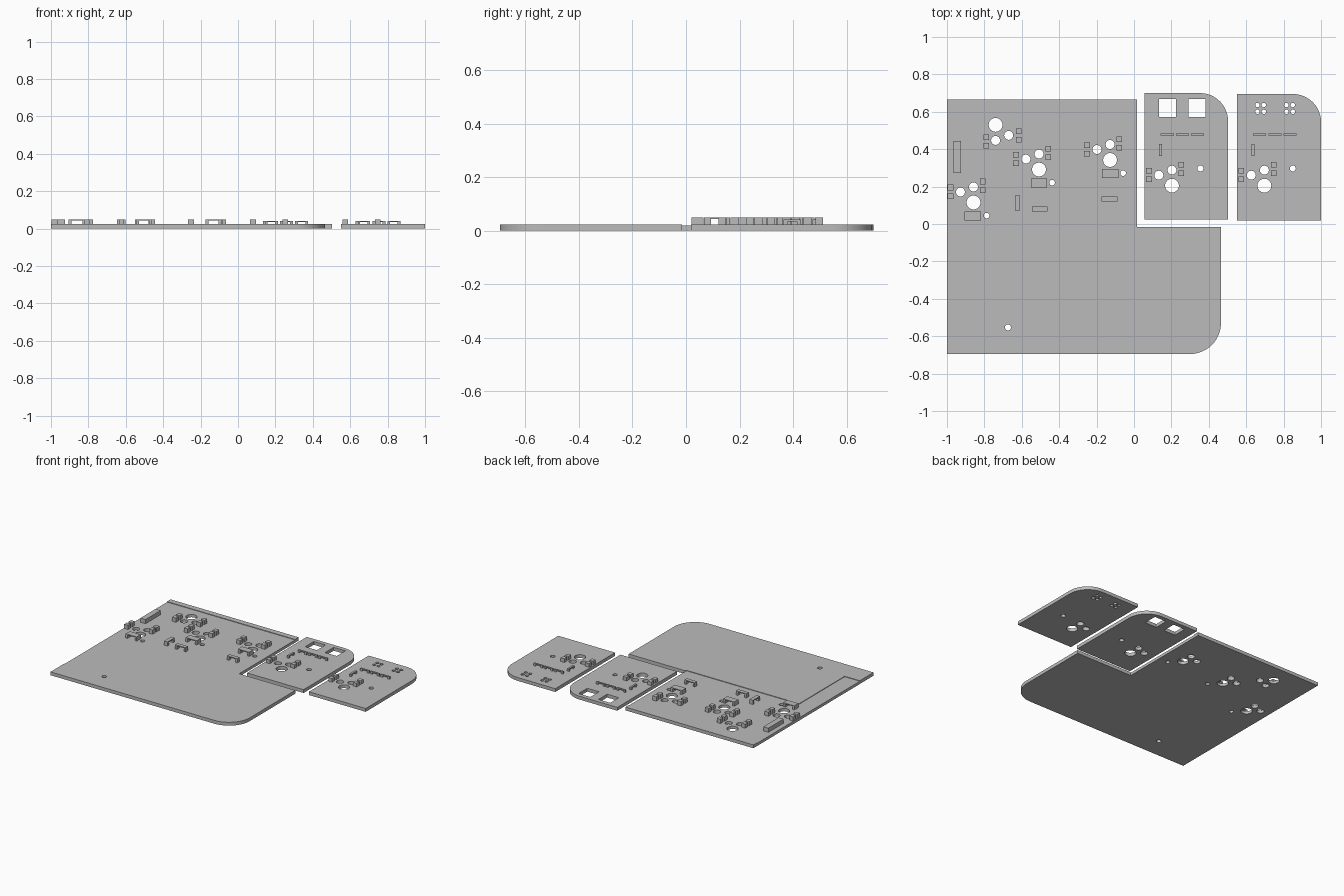
import bpy
import bmesh
from math import sin, cos, pi, tau

cube = bpy.data.objects.get("Cube")
if cube:
    bpy.data.objects.remove(cube, do_unlink=True)

TOP = 0.024      # top of the boards and the raised plate areas
FLOOR = 0.02     # recessed floor that carries the parts
TALL = 0.05      # top of the tallest parts

grey = bpy.data.materials.new("plain_grey")
grey.use_nodes = True
grey.diffuse_color = (0.5, 0.5, 0.5, 1)
grey.node_tree.nodes["Principled BSDF"].inputs["Base Color"].default_value = (0.5, 0.5, 0.5, 1)


def circle(x, y, r, n=24):
    return [(x + r * cos(tau * i / n), y + r * sin(tau * i / n)) for i in range(n)]


def rect(x, y, w, d):
    return [(x + sx * w / 2, y + sy * d / 2) for sx, sy in ((-1, -1), (1, -1), (1, 1), (-1, 1))]


def arc(x, y, r, start, steps=12):
    """Quarter circle around x, y."""
    return [(x + r * cos(start + pi / 2 * i / steps), y + r * sin(start + pi / 2 * i / steps))
            for i in range(steps + 1)]


def plate(name, outline, holes, z0, z1):
    """Flat sheet with cut-through holes, from filled outlines."""
    curve = bpy.data.curves.new(name, "CURVE")
    curve.dimensions = "2D"
    curve.fill_mode = "BOTH"
    curve.extrude = (z1 - z0) / 2
    for loop in [outline] + holes:
        spline = curve.splines.new("POLY")
        spline.points.add(len(loop) - 1)
        for point, (x, y) in zip(spline.points, loop):
            point.co = (x, y, 0, 1)
        spline.use_cyclic_u = True
        spline.use_smooth = False
    curve.materials.append(grey)
    obj = bpy.data.objects.new(name, curve)
    obj.location.z = (z0 + z1) / 2
    bpy.context.collection.objects.link(obj)
    bpy.ops.object.select_all(action="DESELECT")
    obj.select_set(True)
    bpy.context.view_layer.objects.active = obj
    bpy.ops.object.convert(target="MESH")
    bpy.ops.object.shade_smooth_by_angle()


def boxes(name, items):
    """One object made of boxes given as (x, y, width, depth, z0, z1)."""
    bm = bmesh.new()
    for x, y, w, d, z0, z1 in items:
        verts = bmesh.ops.create_cube(bm, size=1)["verts"]
        bmesh.ops.scale(bm, vec=(w, d, z1 - z0), verts=verts)
        bmesh.ops.translate(bm, vec=(x, y, (z0 + z1) / 2), verts=verts)
    mesh = bpy.data.meshes.new(name)
    bm.to_mesh(mesh)
    bm.free()
    mesh.materials.append(grey)
    bpy.context.collection.objects.link(bpy.data.objects.new(name, mesh))


def bridge(x, y, w, d, z0, z1, leg=0.015, slab=0.007):
    """Slab standing on a leg at each end of its long side."""
    parts = [(x, y, w, d, z1 - slab, z1)]
    for s in (-1, 1):
        if w > d:
            parts.append((x + s * (w - leg) / 2, y, leg, d, z0, z1 - slab))
        else:
            parts.append((x, y + s * (d - leg) / 2, w, leg, z0, z1 - slab))
    return parts


def switch_holes(x, y, s=1):
    """One large and two small holes; s = -1 turns the pattern around."""
    return [circle(x, y, 0.037, 32), circle(x - 0.07 * s, y + 0.056 * s, 0.024),
            circle(x, y + 0.083 * s, 0.024)]


def switch_pads(x, y, z0, s=1):
    """Two pairs of square contact posts beside a switch."""
    spots = ((0.05, 0.112), (0.05, 0.066), (-0.123, 0.08), (-0.123, 0.034))
    return [(x + s * px, y + s * py, 0.03, 0.03, z0, TALL) for px, py in spots]


# Main plate: full base, raised front area and raised back rim
main_switches = [(-0.74, 0.53, -1), (-0.508, 0.291, 1), (-0.128, 0.342, 1), (-0.858, 0.115, 1)]
screw = circle(-0.674, -0.553, 0.016)
main_holes = [screw]
posts = []
for x, y, s in main_switches:
    main_holes += switch_holes(x, y, s)
    posts += switch_pads(x, y, FLOOR, s)
    if s > 0:
        main_holes.append(circle(x + 0.07, y - 0.07, 0.015))
corner = arc(0.30, -0.53, 0.165, -pi / 2)
plate("main_plate_base",
      [(-1, -0.695)] + corner + [(0.465, -0.015), (0.015, -0.015), (0.015, 0.665), (-1, 0.665)],
      main_holes, 0, FLOOR)
plate("main_plate_raised_front",
      [(-1, -0.695)] + corner + [(0.465, -0.015), (0.015, -0.015), (0.015, -0.025),
                                 (-0.88, -0.025), (-0.88, -0.54), (-1, -0.54)],
      [screw], FLOOR, TOP)
plate("main_plate_back_rim", rect(-0.4925, 0.645, 1.015, 0.04), [], FLOOR, TOP)
boxes("main_contact_posts", posts)

# Parts standing on the main plate
boxes("main_long_connector", [(-0.944, 0.358, 0.04, 0.172, FLOOR, TALL)])
lamps = []
for x, y in ((-0.861, 0.043), (-0.508, 0.219), (-0.128, 0.27)):
    lamps += bridge(x, y, 0.088, 0.046, FLOOR, TALL)
boxes("main_lamps", lamps)
diodes = bridge(-0.623, 0.112, 0.027, 0.08, FLOOR, TALL)
for x, y in ((-0.503, 0.08), (-0.131, 0.134)):
    diodes += bridge(x, y, 0.083, 0.027, FLOOR, TALL)
boxes("main_diodes", diodes)

# Two small boards, each with a switch, thin diodes and its own cut-outs
windows = [rect(x, 0.62, 0.093, 0.098) for x in (0.179, 0.337)]
pins = [circle(x, y, 0.012, 12) for x in (0.66, 0.694, 0.815, 0.849) for y in (0.636, 0.6)]
for name, left, right, y0, y1, shift, cuts in (
        ("middle_board", 0.055, 0.503, 0.024, 0.70, 0, windows),
        ("left_board", 0.55, 1.0, 0.018, 0.695, 0.494, pins)):
    x, y = 0.203 + shift, 0.205
    outline = [(left, y0), (right, y0)] + arc(right - 0.15, y1 - 0.15, 0.15, 0) + [(left, y1)]
    plate(name, outline, switch_holes(x, y) + [circle(x + 0.152, y + 0.092, 0.016)] + cuts, 0, TOP)
    boxes(name + "_posts", switch_pads(x, y, TOP))
    thin = bridge(0.142 + shift, 0.396, 0.014, 0.066, TOP, 0.042)
    for i in range(3):
        thin += bridge(0.178 + shift + 0.081 * i, 0.479, 0.07, 0.012, TOP, 0.042)
    boxes(name + "_diodes", thin)
